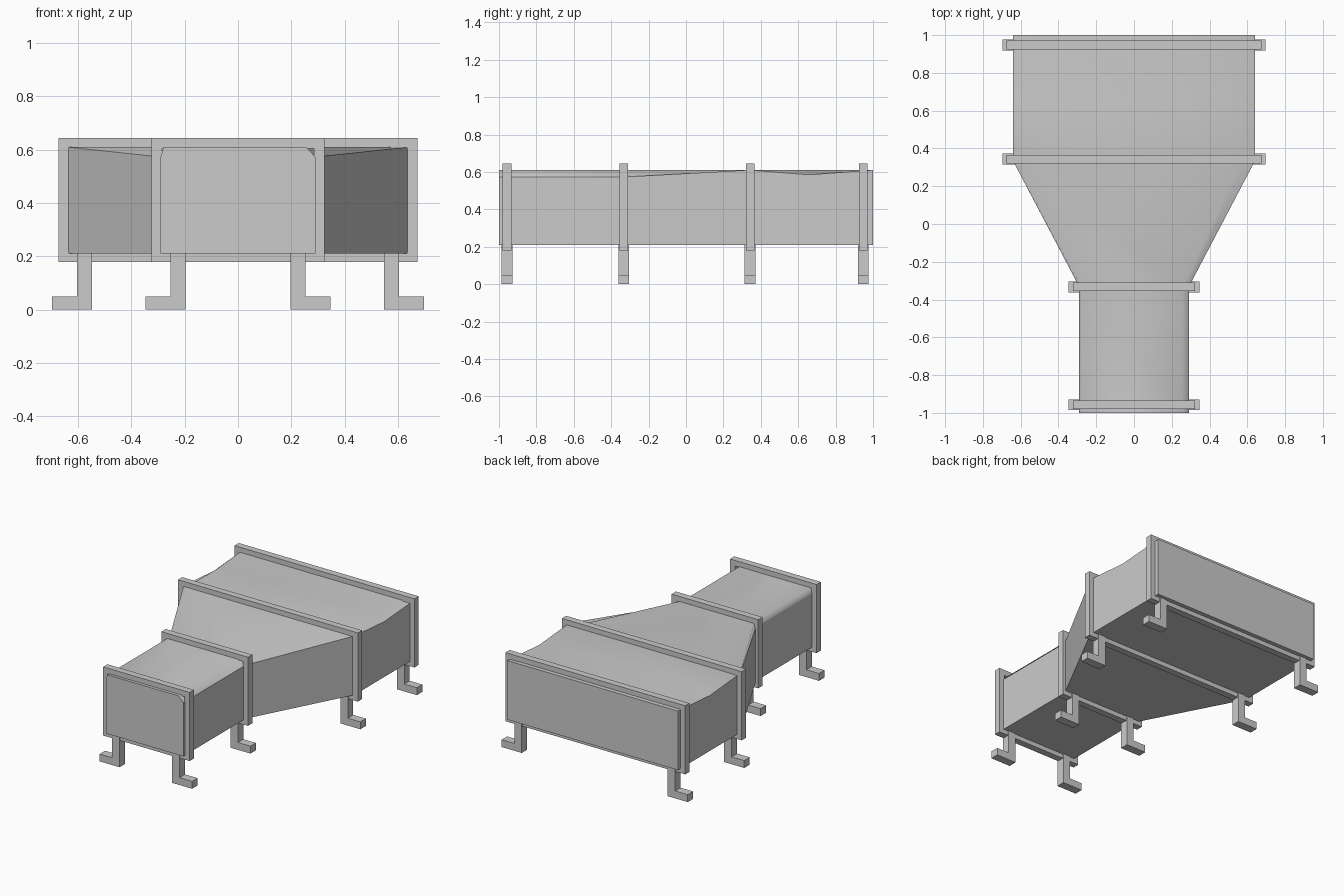
import bpy, bmesh

if "Cube" in bpy.data.objects:
    bpy.data.objects.remove(bpy.data.objects["Cube"])

Z0, Z1 = 0.21, 0.61          # duct floor and roof heights
NARROW, WIDE = 0.29, 0.64    # half widths


def finish(bm, name):
    bmesh.ops.recalc_face_normals(bm, faces=bm.faces)
    me = bpy.data.meshes.new(name)
    bm.to_mesh(me)
    bm.free()
    ob = bpy.data.objects.new(name, me)
    bpy.context.collection.objects.link(ob)
    return ob


def extrude_profile(name, pts, y, depth):
    """Extrude an (x, z) outline along y, centred on y."""
    bm = bmesh.new()
    f = bm.faces.new([bm.verts.new((x, y - depth / 2, z)) for x, z in pts])
    r = bmesh.ops.extrude_face_region(bm, geom=[f])
    vs = [v for v in r["geom"] if isinstance(v, bmesh.types.BMVert)]
    bmesh.ops.translate(bm, verts=vs, vec=(0, depth, 0))
    return finish(bm, name)


def duct():
    """Loft of six-point sections: y, half width, corner height, right and left roof edge."""
    stations = [
        (-1.0, NARROW, 0.573, 0.255, -0.28),
        (-0.333, NARROW, 0.573, 0.255, -0.28),
        (0.333, WIDE, Z1, 0.58, -0.61),
        (0.655, WIDE, 0.585, 0.58, -0.61),
        (1.0, WIDE, Z1, 0.58, -0.61),
    ]
    bm = bmesh.new()
    rings = []
    for y, w, zc, xr, xl in stations:
        sec = [(-w, Z0), (w, Z0), (w, zc), (xr, Z1), (xl, Z1), (-w, zc)]
        rings.append([bm.verts.new((x, y, z)) for x, z in sec])
    for a, b in zip(rings, rings[1:]):
        for i in range(6):
            j = (i + 1) % 6
            f = bm.faces.new((a[i], a[j], b[j], b[i]))
            f.smooth = i in (2, 3, 4)      # roof and its shoulders
        for i in (0, 1, 2, 5):             # crisp floor and wall edges
            bm.edges.get((a[i], b[i])).smooth = False
    for ring in (rings[0], rings[-1]):
        bm.faces.new(ring)
        for i in range(6):
            bm.edges.get((ring[i], ring[(i + 1) % 6])).smooth = False
    return finish(bm, "duct_body")


def flange(name, hw, y):
    """Rectangular collar wrapped around the duct."""
    d, t = 0.023, 0.034
    bm = bmesh.new()

    def ring(x, z0, z1, yy):
        return [bm.verts.new((sx, yy, z)) for sx, z in
                ((-x, z0), (x, z0), (x, z1), (-x, z1))]
    loops = []
    for grow, side in ((t, -1), (t, 1), (-0.005, 1), (-0.005, -1)):
        loops.append(ring(hw + grow, Z0 - min(grow, 0.031), Z1 + grow, y + side * d))
    for k in range(4):
        a, b = loops[k], loops[(k + 1) % 4]
        for i in range(4):
            j = (i + 1) % 4
            bm.faces.new((a[i], a[j], b[j], b[i]))
    return finish(bm, name)


duct()

# Collars, each with a mirrored pair of L-shaped legs
supports = [("front", NARROW, -0.957), ("mid_front", NARROW, -0.333),
            ("mid_back", WIDE, 0.343), ("back", WIDE, 0.948)]
for label, hw, y in supports:
    flange(label + "_flange", hw, y)
    inner, outer, foot = hw - 0.093, hw - 0.037, hw + 0.057
    shape = [(inner, 0), (foot, 0), (foot, 0.05), (outer, 0.05),
             (outer, Z0), (inner, Z0)]
    for side, s in (("right", 1), ("left", -1)):
        extrude_profile(f"{label}_{side}_leg", [(s * x, z) for x, z in shape], y, 0.058)
